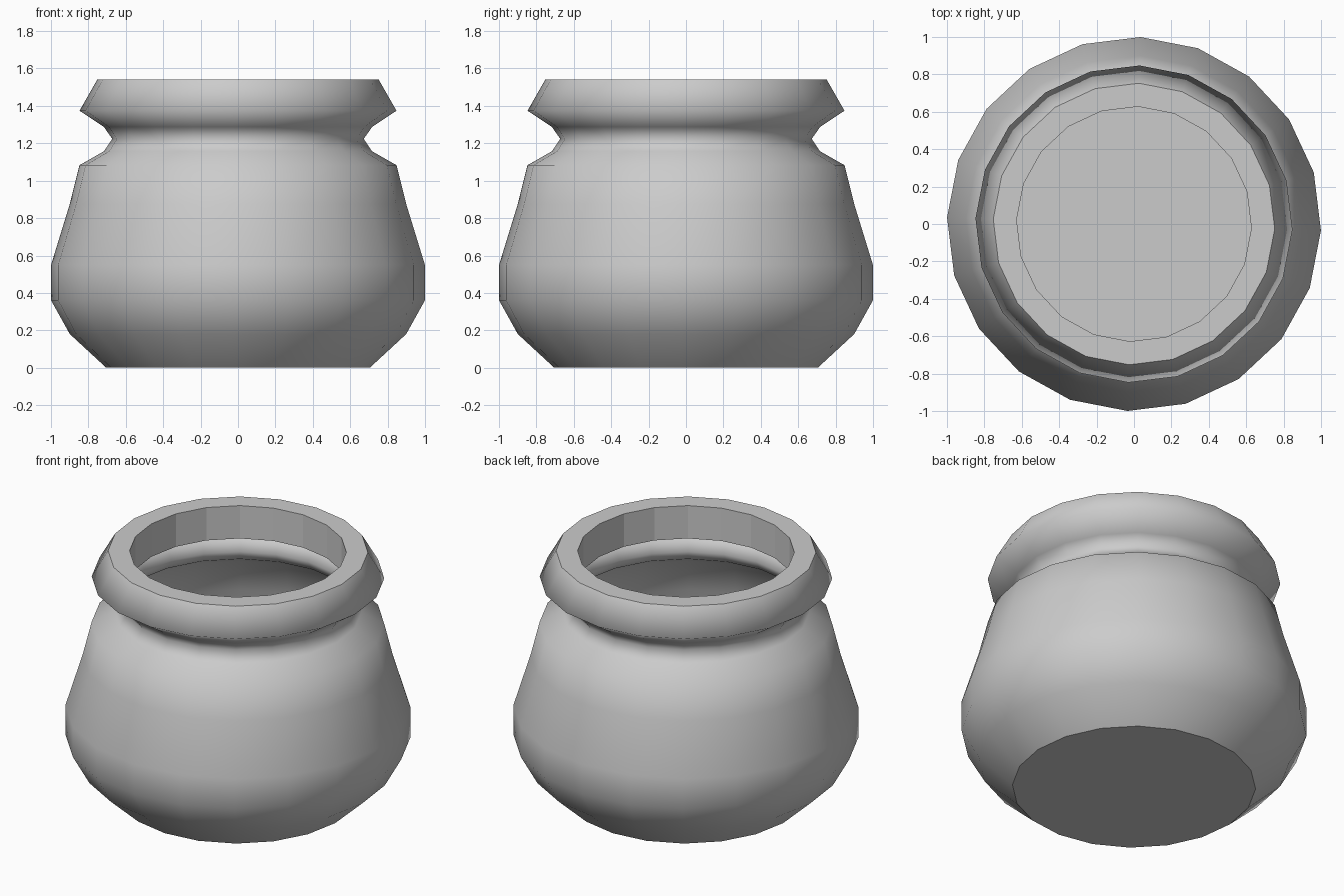
import bpy
import bmesh
from math import cos, sin, radians

SIDES = 20
TWIST = radians(-2)

cube = bpy.data.objects.get("Cube")
if cube:
    bpy.data.objects.remove(cube, do_unlink=True)

grey = bpy.data.materials.new("plain grey")
grey.use_nodes = True
colour = (0.6, 0.6, 0.6, 1)
grey.diffuse_color = colour
grey.node_tree.nodes["Principled BSDF"].inputs["Base Color"].default_value = colour


def lathe(name, profile, smooth, base=False):
    """Turn a (radius, height) profile around z, optionally closing its first ring."""
    bm = bmesh.new()
    angles = [TWIST + radians(360 * i / SIDES) for i in range(SIDES)]
    rings = [[bm.verts.new((r * cos(a), r * sin(a), z)) for a in angles]
             for r, z in profile]
    for low, high in zip(rings, rings[1:]):
        for i in range(SIDES):
            j = (i + 1) % SIDES
            face = bm.faces.new((low[i], low[j], high[j], high[i]))
            face.smooth = smooth
    if base:
        bm.faces.new(rings[0][::-1])
    mesh = bpy.data.meshes.new(name)
    bm.to_mesh(mesh)
    bm.free()
    mesh.materials.append(grey)
    obj = bpy.data.objects.new(name, mesh)
    bpy.context.collection.objects.link(obj)
    return obj


# Rounded belly, pinched neck and flared collar, with a flat base
lathe("pot_body", [
    (0.705, 0), (0.9, 0.18), (1, 0.36), (1, 0.55), (0.9, 0.875),
    (0.848, 1.083), (0.716, 1.158), (0.673, 1.224), (0.718, 1.288),
    (0.848, 1.374), (0.753, 1.54)], smooth=True, base=True)

# Flat lip and the straight wall hanging inside the mouth
lathe("pot_lip", [(0.753, 1.54), (0.628, 1.54), (0.628, 1.33)], smooth=False)
